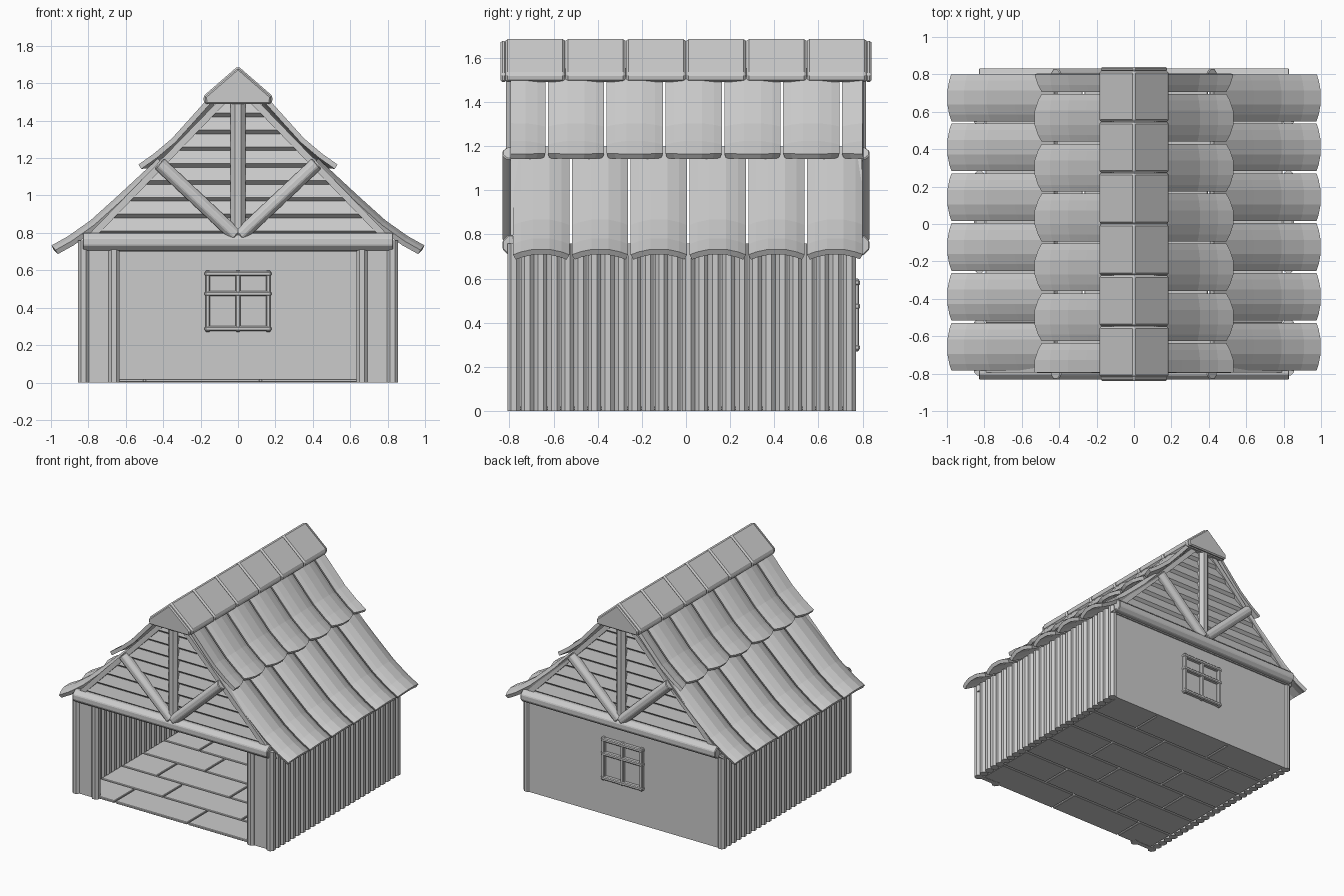
import bpy, bmesh, math
from mathutils import Vector

if "Cube" in bpy.data.objects:
    bpy.data.objects.remove(bpy.data.objects["Cube"])


def finish(bm, name, mirror="", bevel=0.0, solid=0.0, smooth=False):
    bmesh.ops.recalc_face_normals(bm, faces=bm.faces) if not solid else None
    me = bpy.data.meshes.new(name)
    bm.to_mesh(me)
    bm.free()
    ob = bpy.data.objects.new(name, me)
    bpy.context.collection.objects.link(ob)
    if solid:
        m = ob.modifiers.new("thickness", 'SOLIDIFY')
        m.thickness, m.offset = solid, -1
    if bevel:
        m = ob.modifiers.new("bevel", 'BEVEL')
        m.width, m.segments, m.limit_method = bevel, 1, 'ANGLE'
    if mirror:
        m = ob.modifiers.new("mirror", 'MIRROR')
        m.use_axis = ['X' in mirror, 'Y' in mirror, False]
        m.use_mirror_merge = False
    return ob


def loft(bm, a, b):
    """Closed prism between two matching outlines."""
    va, vb = [bm.verts.new(p) for p in a], [bm.verts.new(p) for p in b]
    n = len(va)
    for i in range(n):
        j = (i + 1) % n
        bm.faces.new((va[i], va[j], vb[j], vb[i]))
    bm.faces.new(va[::-1])
    bm.faces.new(vb)


def box(bm, x0, x1, y0, y1, z0, z1):
    ring = [(x0, y0), (x1, y0), (x1, y1), (x0, y1)]
    loft(bm, [(x, y, z0) for x, y in ring], [(x, y, z1) for x, y in ring])


def log(bm, p, q, r, n=8):
    p, q = Vector(p), Vector(q)
    rot = (q - p).to_track_quat('Z', 'Y')
    ring = [rot @ Vector((r * math.cos((i + .5) * math.tau / n),
                          r * math.sin((i + .5) * math.tau / n), 0)) for i in range(n)]
    loft(bm, [p + v for v in ring], [q + v for v in ring])


# Plank floor, staggered joints
bm = bmesh.new()
rows, y0, y1 = 6, -0.79, 0.75
step = (y1 - y0) / rows
for r in range(rows):
    cuts = [-0.8, -0.27, 0.4, 0.8] if r % 2 else [-0.8, -0.5, 0.12, 0.8]
    for a, b in zip(cuts, cuts[1:]):
        box(bm, a + .005, b - .005, y0 + r * step + .005, y0 + (r + 1) * step - .005, 0.002, 0.02)
finish(bm, "floor_planks", bevel=0.004)

# Side walls of upright logs
bm = bmesh.new()
for i in range(26):
    y = -0.78 + i * 1.52 / 25
    log(bm, (0.826, y, 0), (0.826, y, 0.76), 0.032)
finish(bm, "side_wall_logs", mirror="X")

# Front wall stubs and door posts
bm = bmesh.new()
box(bm, 0.66, 0.82, -0.79, -0.755, 0, 0.74)
finish(bm, "front_wall_panel", mirror="X")
bm = bmesh.new()
log(bm, (0.663, -0.78, 0), (0.663, -0.78, 0.74), 0.032)
finish(bm, "door_post", mirror="X")

# Back wall and its window
bm = bmesh.new()
box(bm, -0.82, 0.82, 0.735, 0.76, 0, 0.75)
finish(bm, "back_wall")
bm = bmesh.new()
for x in (-0.162, 0, 0.162):
    box(bm, x - .013, x + .013, 0.715, 0.785, 0.27, 0.6)
for z in (0.288, 0.475, 0.582):
    box(bm, -0.178, 0.178, 0.712, 0.788, z - .013, z + .013)
finish(bm, "window_frame", bevel=0.006)


# Gables: lapped boards, rake boards, tie beam, king post and braces
def half(z):
    return 0.80 - (z - 0.79) * 0.97


bm = bmesh.new()
for i in range(9):
    z = 0.70 + i * 0.09
    prof = [(-0.75, z), (-0.768, z), (-0.79, z + .02), (-0.77, z + .09), (-0.75, z + .09)]
    loft(bm, [(-half(h) + .03, y, h) for y, h in prof], [(half(h) - .03, y, h) for y, h in prof])
finish(bm, "gable_boards", mirror="Y")

bm = bmesh.new()
edge = [(half(0.76), 0.76), (half(1.5), 1.5), (half(1.5) - .05, 1.5), (half(0.76) - .05, 0.76)]
loft(bm, [(x, -0.795, z) for x, z in edge], [(x, -0.74, z) for x, z in edge])
finish(bm, "rake_board", mirror="XY")

bm = bmesh.new()
log(bm, (-0.83, -0.785, 0.752), (0.83, -0.785, 0.752), 0.05)
finish(bm, "tie_beam", mirror="Y", bevel=0.005)
bm = bmesh.new()
log(bm, (0, -0.775, 0.75), (0, -0.775, 1.52), 0.043)
finish(bm, "king_post", mirror="Y")
bm = bmesh.new()
log(bm, (0.01, -0.795, 0.785), (0.42, -0.795, 1.17), 0.04)
finish(bm, "brace", mirror="XY", bevel=0.005)


# Roof tiles: arched, flared sheets cut off at the gable ends
def tile(bm, path, yc, arch, scallop, lo=-0.795, hi=0.80, w=0.255):
    ts = [-1, -0.72, -0.3, 0.3, 0.72, 1]
    a, b = max(-1, (lo - yc) / (w / 2)), min(1, (hi - yc) / (w / 2))
    ts = [a] + [t for t in ts if a + .05 < t < b - .05] + [b]
    grid = []
    for k, (x, z) in enumerate(path):
        q, p = path[min(k + 1, len(path) - 1)], path[max(k - 1, 0)]
        d = Vector((q[0] - p[0], q[1] - p[1])).normalized()   # uphill
        nrm = Vector((-d.y, d.x)) if -d.y > 0 else Vector((d.y, -d.x))
        row = []
        for t in ts:
            c = Vector((x, z)) - nrm * arch * t * t
            if k == 0:
                c += d * scallop * t * t
            row.append(bm.verts.new((c.x, yc + t * w / 2, c.y)))
        grid.append(row)
    for r0, r1 in zip(grid, grid[1:]):
        for i in range(len(ts) - 1):
            f = bm.faces.new((r0[i], r0[i + 1], r1[i + 1], r1[i]))
            f.normal_update()
            if f.normal.z < 0:
                f.normal_flip()


lower = [(1.0, 0.735), (0.91, 0.785), (0.79, 0.87), (0.64, 1.005), (0.43, 1.2)]
upper = [(0.535, 1.165), (0.45, 1.225), (0.355, 1.305), (0.26, 1.41), (0.13, 1.555)]
bm = bmesh.new()
for i in range(6):
    tile(bm, lower, -0.656 + i * 0.2665, 0.035, 0.008)
finish(bm, "lower_roof_tiles", mirror="X", solid=0.028)
bm = bmesh.new()
for i in range(7):
    tile(bm, upper, -0.765 + i * 0.2665, 0.022, 0.035)
finish(bm, "upper_roof_tiles", mirror="X", solid=0.028)

# Ridge caps with closed gable ends
cap = [(0, 1.692), (0.187, 1.53), (0.18, 1.49), (-0.18, 1.49), (-0.187, 1.53)]
bm = bmesh.new()
for i in range(6):
    y = -0.82 + i * 1.64 / 6
    loft(bm, [(x, y + .001, z) for x, z in cap], [(x, y + 1.64 / 6 - .001, z) for x, z in cap])
finish(bm, "ridge_caps", bevel=0.011)
bm = bmesh.new()
end = [(x * .95, 1.49 + (z - 1.49) * .95) for x, z in cap]
loft(bm, [(x, -0.84, z) for x, z in end], [(x, -0.815, z) for x, z in end])
finish(bm, "ridge_end", mirror="Y", bevel=0.008)
